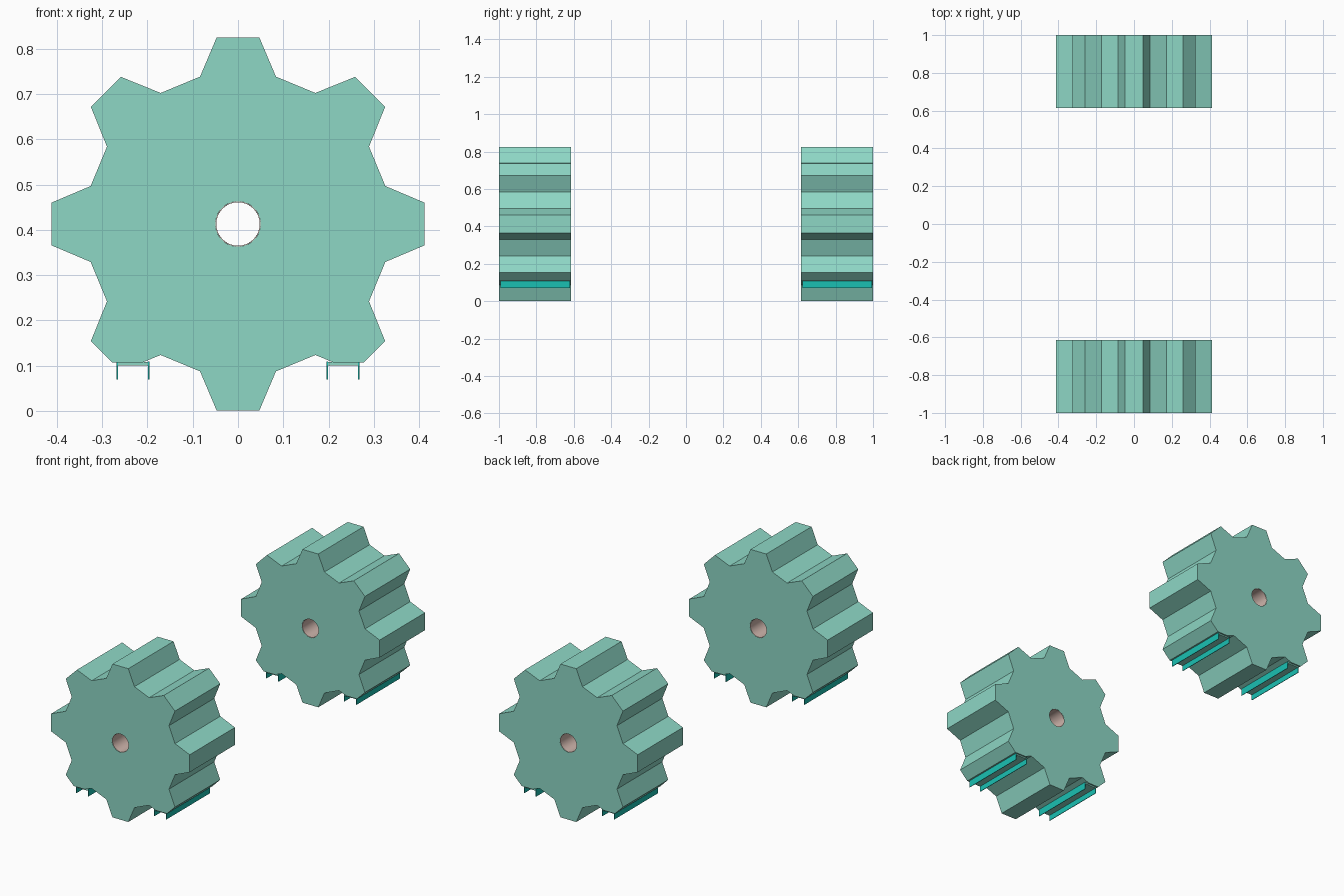
import bpy, bmesh
from math import sin, cos, pi, radians

if "Cube" in bpy.data.objects:
    bpy.data.objects.remove(bpy.data.objects["Cube"])

CZ = 0.413            # wheel centre height
TIP, ROOT = 0.415, 0.336
Y0, Y1 = 0.615, 1.0   # axial extent of a wheel
CUT = 0.107           # flat cut on the two lower diagonal teeth


def material(name, rgb):
    m = bpy.data.materials.new(name)
    m.diffuse_color = (*rgb, 1)
    m.use_nodes = True
    m.node_tree.nodes["Principled BSDF"].inputs["Base Color"].default_value = m.diffuse_color
    return m


GREEN = material("pale_green", (0.27, 0.68, 0.56))
TEAL = material("teal", (0.01, 0.53, 0.45))
PINK = material("bore_pink", (0.62, 0.46, 0.41))


def finish(name, bm, mat):
    bmesh.ops.recalc_face_normals(bm, faces=bm.faces)
    me = bpy.data.meshes.new(name)
    bm.to_mesh(me)
    bm.free()
    me.materials.append(mat)
    ob = bpy.data.objects.new(name, me)
    bpy.context.collection.objects.link(ob)
    return ob


def gear_outline():
    pts = []
    for k in range(8):
        mid = k * pi / 4
        p = []
        for r, d in ((ROOT, -14.45), (TIP, -6.5), (TIP, 6.5), (ROOT, 14.45)):
            a = mid + radians(d)
            p.append((r * sin(a), CZ + r * cos(a)))
        if k in (3, 5):  # flatten the lowest corner of these teeth
            i = 2 if k == 3 else 1
            (x, z) = p[i]
            cut = []
            for q in (p[i - 1], p[i + 1]):
                t = (CUT - z) / (q[1] - z)
                cut.append((x + t * (q[0] - x), CUT))
            p[i:i + 1] = cut
        pts += p
    return pts


def ring(r, n=32):
    return [(r * sin(2 * pi * i / n), CZ + r * cos(2 * pi * i / n)) for i in range(n)]


def loop(bm, pts, y):
    vs = [bm.verts.new((x, y, z)) for x, z in pts]
    return [bm.edges.new((vs[i - 1], vs[i])) for i in range(len(vs))]


# Toothed wheel with a through bore
def gear(name, y0, y1):
    bm = bmesh.new()
    edges = loop(bm, gear_outline(), y0) + loop(bm, ring(0.05), y0)
    bmesh.ops.triangle_fill(bm, edges=edges, use_beauty=True, use_dissolve=False)
    ext = bmesh.ops.extrude_face_region(bm, geom=bm.faces[:], use_keep_orig=True)
    moved = [g for g in ext["geom"] if isinstance(g, bmesh.types.BMVert)]
    bmesh.ops.translate(bm, verts=moved, vec=(0, y1 - y0, 0))
    return finish(name, bm, GREEN)


# Thin sleeve lining the bore
def liner(name, y0, y1):
    bm = bmesh.new()
    n = 32
    loops = [[bm.verts.new((x, y, z)) for x, z in ring(r, n)]
             for r, y in ((0.0498, y0), (0.0498, y1), (0.048, y1), (0.048, y0))]
    for j in range(4):
        a, b = loops[j - 1], loops[j]
        for i in range(n):
            f = bm.faces.new((a[i - 1], a[i], b[i], b[i - 1]))
            f.smooth = j in (1, 3)
    ob = finish(name, bm, PINK)
    for e in ob.data.edges:
        va, vb = (ob.data.vertices[v].co for v in e.vertices)
        e.use_edge_sharp = abs(va.y - vb.y) < 1e-6
    return ob


def box(name, x0, x1, y0, y1, z0, z1, mat):
    bm = bmesh.new()
    bmesh.ops.create_cube(bm, size=1)
    for v in bm.verts:
        v.co = ((x0 + x1) / 2 + v.co.x * (x1 - x0),
                (y0 + y1) / 2 + v.co.y * (y1 - y0),
                (z0 + z1) / 2 + v.co.z * (z1 - z0))
    return finish(name, bm, mat)


for end, y0, y1 in (("front", -Y1, -Y0), ("back", Y0, Y1)):
    gear(end + "_gear", y0, y1)
    liner(end + "_bore_liner", y0 + 0.001, y1 - 0.001)
    for side, s in (("left", -1), ("right", 1)):
        tag = f"{end}_{side}"
        # Rails hanging under the flattened tooth, and the pad between them
        for n, x in (("inner", 0.197), ("outer", 0.267)):
            box(f"{tag}_{n}_rail", s * x - 0.0015, s * x + 0.0015,
                y0 + 0.008, y1 - 0.008 if s < 0 else y1 - 0.005, 0.07, 0.109, TEAL)
        box(f"{tag}_rail_pad", s * 0.232 - 0.034, s * 0.232 + 0.034,
            y0 + 0.008, y1 - 0.008, 0.1, CUT + 0.001, GREEN)
